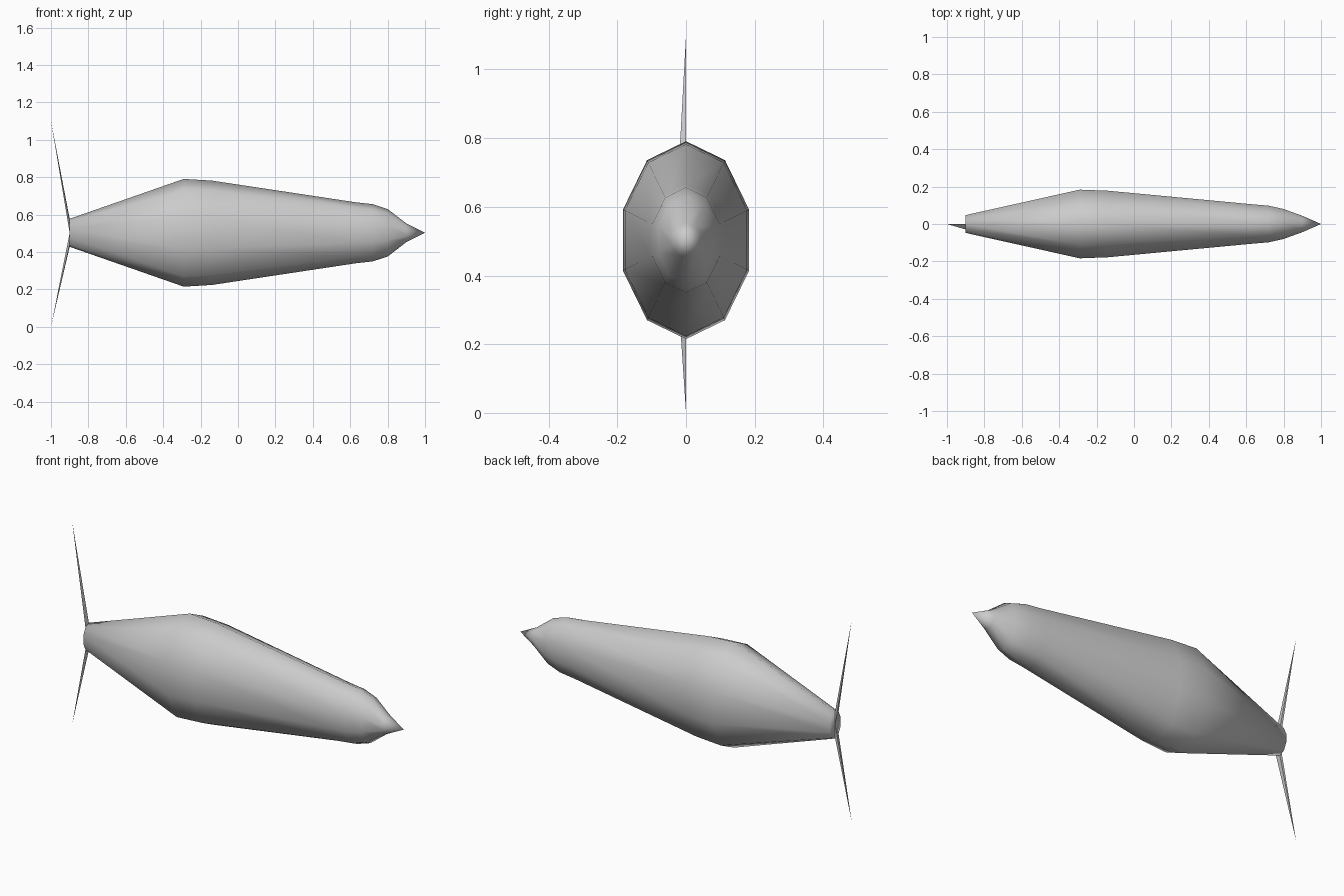
import bpy, bmesh
from math import sin, cos, pi

if "Cube" in bpy.data.objects:
    bpy.data.objects.remove(bpy.data.objects["Cube"])

CZ = 0.503
SIDES = 10


def finish(bm, name, smooth):
    bmesh.ops.recalc_face_normals(bm, faces=bm.faces)
    mesh = bpy.data.meshes.new(name)
    bm.to_mesh(mesh)
    bm.free()
    for p in mesh.polygons:
        p.use_smooth = smooth
    obj = bpy.data.objects.new(name, mesh)
    bpy.context.collection.objects.link(obj)
    return obj


def ring_point(x, ry, rz, i):
    a = pi / 2 + 2 * pi * i / SIDES
    return (x, ry * cos(a), CZ + rz * sin(a))


# Fish body: elliptical ten-sided rings (x, y radius, z radius)
stations = [(-0.90, 0.050, 0.075), (-0.29, 0.193, 0.288), (-0.14, 0.187, 0.279),
            (0.63, 0.111, 0.163), (0.72, 0.103, 0.153), (0.80, 0.084, 0.127),
            (0.90, 0.046, 0.050)]
bm = bmesh.new()
rings = [[bm.verts.new(ring_point(*s, i)) for i in range(SIDES)] for s in stations]
for a, b in zip(rings, rings[1:]):
    for i in range(SIDES):
        j = (i + 1) % SIDES
        bm.faces.new((a[i], a[j], b[j], b[i]))
# Snout tip and tail end
for ring, x in ((rings[-1], 1.0), (rings[0], -0.90)):
    centre = bm.verts.new((x, 0, CZ))
    for i in range(SIDES):
        bm.faces.new((ring[i], ring[(i + 1) % SIDES], centre))
finish(bm, "fish_body", True)


# Tail spikes drawn out of one wedge of the tail end
def tail_spike(name, i, j, tip_z):
    bm = bmesh.new()
    base = [bm.verts.new(p) for p in ((-0.90, 0, CZ),
                                      ring_point(*stations[0], i),
                                      ring_point(*stations[0], j))]
    tip = bm.verts.new((-1.0, 0, tip_z))
    bm.faces.new(base)
    for k in range(3):
        bm.faces.new((base[k], base[(k + 1) % 3], tip))
    finish(bm, name, False)


tail_spike("upper_tail_fin", 0, 1, 1.10)
tail_spike("lower_tail_fin", 5, 4, 0.0)
